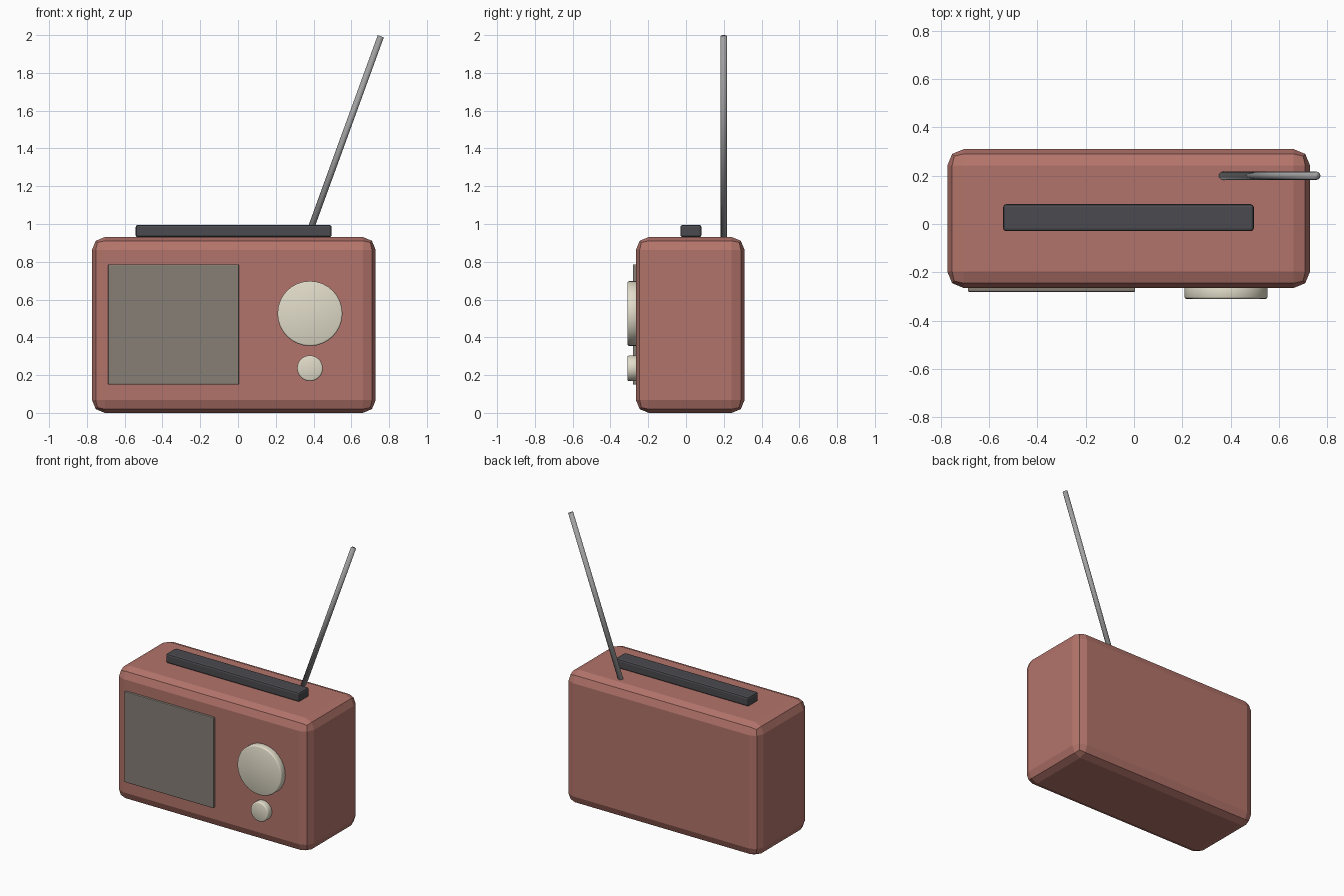
import bpy
from math import radians, pi
from mathutils import Vector

if "Cube" in bpy.data.objects:
    bpy.data.objects.remove(bpy.data.objects["Cube"])


def material(name, rgb):
    m = bpy.data.materials.new(name)
    m.diffuse_color = (*rgb, 1)
    m.use_nodes = True
    m.node_tree.nodes["Principled BSDF"].inputs["Base Color"].default_value = m.diffuse_color
    return m


RED = material("red_casing", (0.45, 0.175, 0.145))
DARK = material("dark_plastic", (0.07, 0.07, 0.08))
MESH = material("speaker_grey", (0.24, 0.21, 0.18))
CREAM = material("cream_plastic", (0.75, 0.71, 0.58))
STEEL = material("steel", (0.36, 0.36, 0.36))


def finish(ob, name, mat, bevel=0, segments=2):
    ob.name = ob.data.name = name
    ob.data.materials.append(mat)
    if bevel:
        mod = ob.modifiers.new("Bevel", 'BEVEL')
        mod.width, mod.segments = bevel, segments
        mod.limit_method = 'ANGLE'
    return ob


def box(name, lo, hi, mat, bevel, segments=2):
    lo, hi = Vector(lo), Vector(hi)
    bpy.ops.mesh.primitive_cube_add(size=1, location=(lo + hi) / 2)
    ob = bpy.context.object
    ob.scale = hi - lo
    bpy.ops.object.transform_apply(location=False, rotation=False, scale=True)
    return finish(ob, name, mat, bevel, segments)


def knob(name, x, z, radius):
    front, back = -0.31, -0.255
    bpy.ops.mesh.primitive_cylinder_add(
        vertices=32, radius=radius, depth=back - front,
        location=(x, (front + back) / 2, z), rotation=(pi / 2, 0, 0))
    bpy.ops.object.shade_smooth()
    return finish(bpy.context.object, name, CREAM, 0.008)


# Casing with chunky rounded edges
box("casing", (-0.773, -0.265, 0), (0.729, 0.31, 0.931), RED, 0.068)

# Carrying handle on top
box("handle", (-0.542, -0.03, 0.93), (0.496, 0.082, 0.995), DARK, 0.012)

# Speaker panel on the front
box("speaker_panel", (-0.688, -0.281, 0.15), (0.005, -0.255, 0.786), MESH, 0.005)

# Tuning and volume knobs
knob("tuning_knob", 0.381, 0.526, 0.172)
knob("volume_knob", 0.381, 0.236, 0.068)

# Leaning antenna at the back right
base, tip = Vector((0.365, 0.2, 0.92)), Vector((0.756, 0.2, 1.994))
bpy.ops.mesh.primitive_cylinder_add(
    vertices=12, radius=0.017, depth=(tip - base).length,
    location=(base + tip) / 2, rotation=(0, radians(20), 0))
bpy.ops.object.shade_smooth()
finish(bpy.context.object, "antenna", STEEL)
